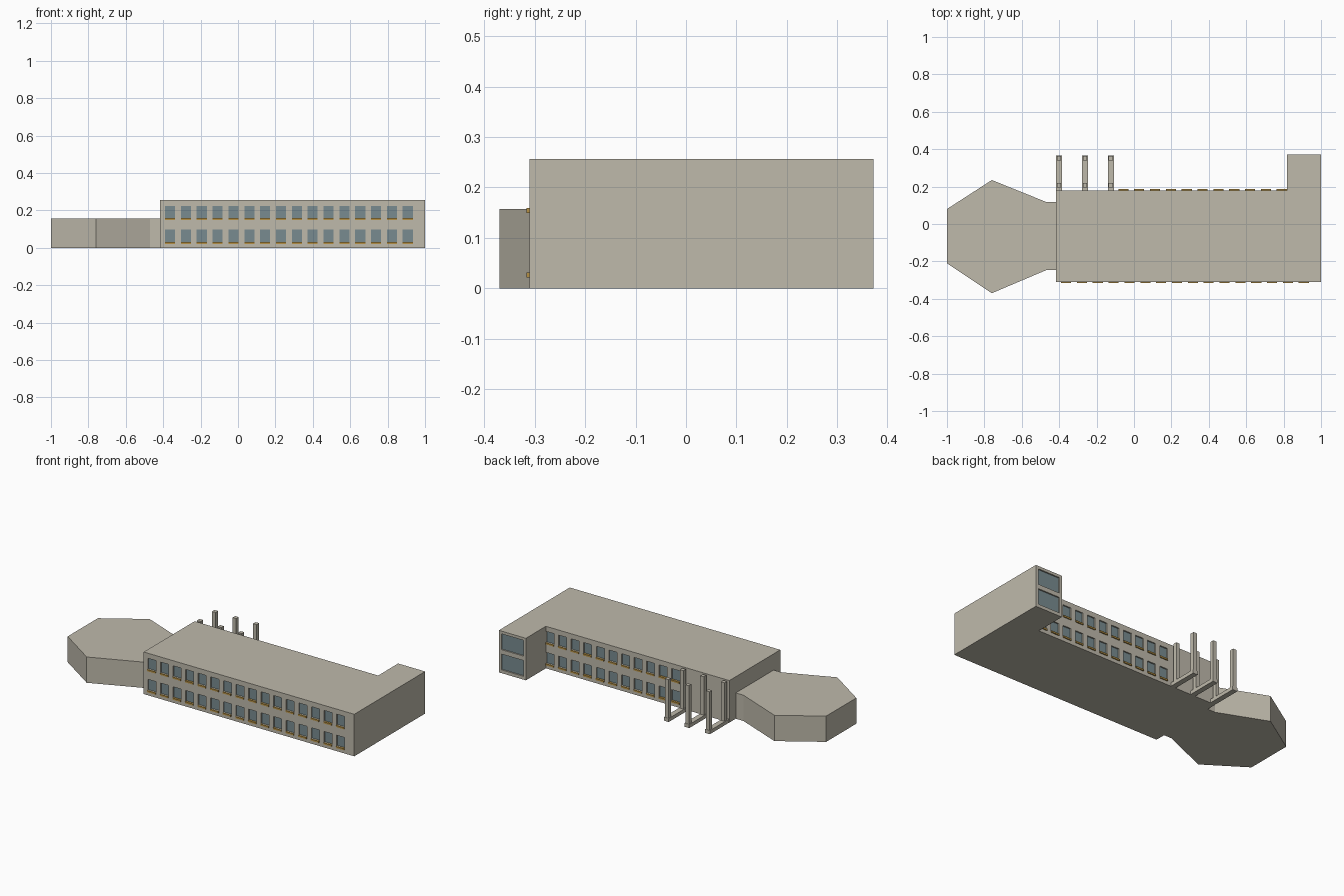
import bpy, bmesh
from mathutils import Matrix, Vector

if "Cube" in bpy.data.objects:
    bpy.data.objects.remove(bpy.data.objects["Cube"])


def material(name, rgb):
    m = bpy.data.materials.new(name)
    m.diffuse_color = (*rgb, 1)
    m.use_nodes = True
    m.node_tree.nodes["Principled BSDF"].inputs["Base Color"].default_value = m.diffuse_color
    return m


WALL = material("warm_grey_wall", (0.52, 0.49, 0.41))
GLASS = material("blue_grey_glass", (0.19, 0.26, 0.28))
SILL = material("ochre_sill", (0.46, 0.28, 0.06))


def finish(name, bm, mat):
    bmesh.ops.recalc_face_normals(bm, faces=bm.faces)
    me = bpy.data.meshes.new(name)
    bm.to_mesh(me)
    bm.free()
    me.materials.append(mat)
    ob = bpy.data.objects.new(name, me)
    bpy.context.collection.objects.link(ob)
    return ob


def boxes(name, items, mat):
    """One object made of boxes, each (x0, x1, y0, y1, z0, z1)."""
    bm = bmesh.new()
    for x0, x1, y0, y1, z0, z1 in items:
        c = Vector(((x0 + x1) / 2, (y0 + y1) / 2, (z0 + z1) / 2))
        s = Matrix.Diagonal((x1 - x0, y1 - y0, z1 - z0, 1))
        bmesh.ops.create_cube(bm, size=1, matrix=Matrix.Translation(c) @ s)
    return finish(name, bm, mat)


def prism(name, outline, height, mat):
    bm = bmesh.new()
    base = bm.faces.new([bm.verts.new((x, y, 0)) for x, y in outline])
    top = bmesh.ops.extrude_face_region(bm, geom=[base])["geom"]
    bmesh.ops.translate(bm, vec=(0, 0, height),
                        verts=[v for v in top if isinstance(v, bmesh.types.BMVert)])
    return finish(name, bm, mat)


FRONT, BACK, WING = -0.31, 0.18, 0.372
HEIGHT, DEPTH = 0.256, 0.012

# main block with rear wing, and the lower faceted hall
main = prism("main_block", [(-0.418, FRONT), (1, FRONT), (1, WING), (0.818, WING),
                            (0.818, BACK), (-0.418, BACK)], HEIGHT, WALL)
prism("faceted_hall", [(-1, -0.21), (-0.76, -0.37), (-0.47, -0.247), (-0.418, -0.247),
                       (-0.418, 0.118), (-0.47, 0.118), (-0.76, 0.235), (-1, 0.08)],
      0.157, WALL)

# window openings, panes and sills
cuts, panes, sills = [], [], []


def window(x, half, y, out, z0, z1, sill=True):
    def span(a, b):
        return sorted((y + out * a, y + out * b))
    cuts.append((x - half, x + half, *span(-DEPTH, 0.02), z0, z1))
    panes.append((x - half, x + half, *span(-DEPTH - 0.002, -DEPTH + 0.004), z0, z1))
    if sill:
        sills.append((x - half, x + half, *span(-DEPTH, 0.006), z0 - 0.01, z0))


for z0, z1 in ((0.031, 0.097), (0.159, 0.225)):
    for i in range(16):
        window(-0.363 + 0.0847 * i, 0.027, FRONT, -1, z0, z1)
    for i in range(11):
        window(-0.057 + 0.0847 * i, 0.027, BACK, 1, z0, z1)
for z0, z1 in ((0.02, 0.116), (0.143, 0.239)):
    window(0.909, 0.074, WING, 1, z0, z1, sill=False)

cutter = boxes("window_cutter", cuts, WALL)
mod = main.modifiers.new("openings", "BOOLEAN")
mod.object = cutter
mod.operation = "DIFFERENCE"
mod.solver = "EXACT"
bpy.context.view_layer.objects.active = main
bpy.ops.object.modifier_apply(modifier=mod.name)
bpy.data.objects.remove(cutter)

boxes("window_panes", panes, GLASS)
boxes("window_sills", sills, SILL)

# rear frames: ground beam with two upright posts
for n, x in enumerate((-0.401, -0.262, -0.124), 1):
    boxes(f"ground_beam_{n}", [(x - 0.016, x + 0.016, BACK, 0.366, 0, 0.022)], WALL)
    boxes(f"frame_posts_{n}", [(x - 0.012, x + 0.012, y - 0.012, y + 0.012, 0.02, HEIGHT)
                               for y in (0.208, 0.352)], WALL)
